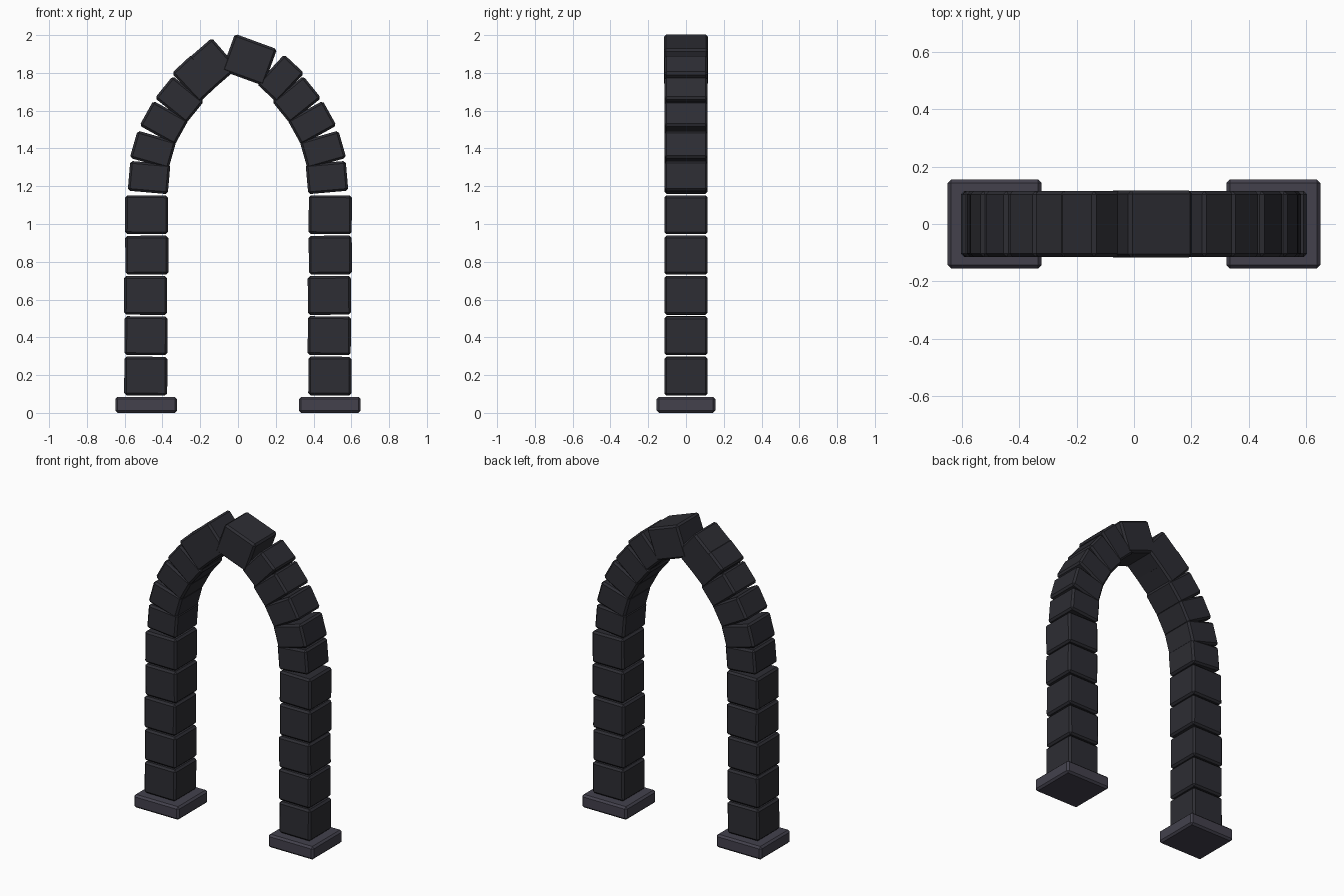
import bpy
import math
import random

random.seed(4)
if "Cube" in bpy.data.objects:
    bpy.data.objects.remove(bpy.data.objects["Cube"])


def material(name, rgb):
    mat = bpy.data.materials.new(name)
    mat.use_nodes = True
    mat.diffuse_color = (*rgb, 1)
    mat.node_tree.nodes["Principled BSDF"].inputs["Base Color"].default_value = (*rgb, 1)
    return mat


stone = material("dark stone", (0.026, 0.026, 0.033))
plinth_stone = material("grey violet stone", (0.056, 0.053, 0.073))


def block(name, centre, size, mat, tilt=0):
    """Chamfered box; tilt in degrees raises its +x end."""
    bpy.ops.mesh.primitive_cube_add(size=1, location=centre)
    ob = bpy.context.object
    ob.name = name
    ob.scale = size
    bpy.ops.object.transform_apply(location=False, rotation=False, scale=True)
    ob.rotation_euler.y = -math.radians(tilt)
    ob.data.materials.append(mat)
    bevel = ob.modifiers.new("chamfer", 'BEVEL')
    bevel.width = 0.012
    bevel.segments = 1
    return ob


DEPTH = 0.23
for side, label in ((-1, "right"), (1, "left")):
    # Plinth
    block(f"{label}_plinth", (side * 0.486, 0, 0.0425), (0.327, 0.31, 0.085), plinth_stone)
    # Pillar of slightly uneven blocks
    for i in range(5):
        x = side * 0.486 + random.uniform(-0.004, 0.004)
        block(f"{label}_pillar_block_{i + 1}", (x, 0, 0.195 + 0.2135 * i),
              (0.228, DEPTH, 0.205), stone, random.uniform(-0.6, 0.6))

# Curved ribs: distance from centre, height, tilt, thickness
rib = [(0.471, 1.246, 5, 0.158), (0.450, 1.393, 16, 0.150), (0.392, 1.535, 29, 0.150),
       (0.310, 1.658, 39, 0.150), (0.225, 1.770, 47, 0.145)]
for side, label in ((-1, "right"), (1, "left")):
    for i, (x, z, tilt, thick) in enumerate(rib):
        block(f"{label}_arch_block_{i + 1}", (side * x, 0, z),
              (0.213, DEPTH, thick), stone, side * tilt)

# Upper block on the right, and the tilted keystone
block("right_arch_block_6", (-0.130, 0, 1.853), (0.21, DEPTH, 0.16), stone, -49)
block("keystone", (0.060, 0, 1.869), (0.237, DEPTH + 0.004, 0.207), stone, -20)
